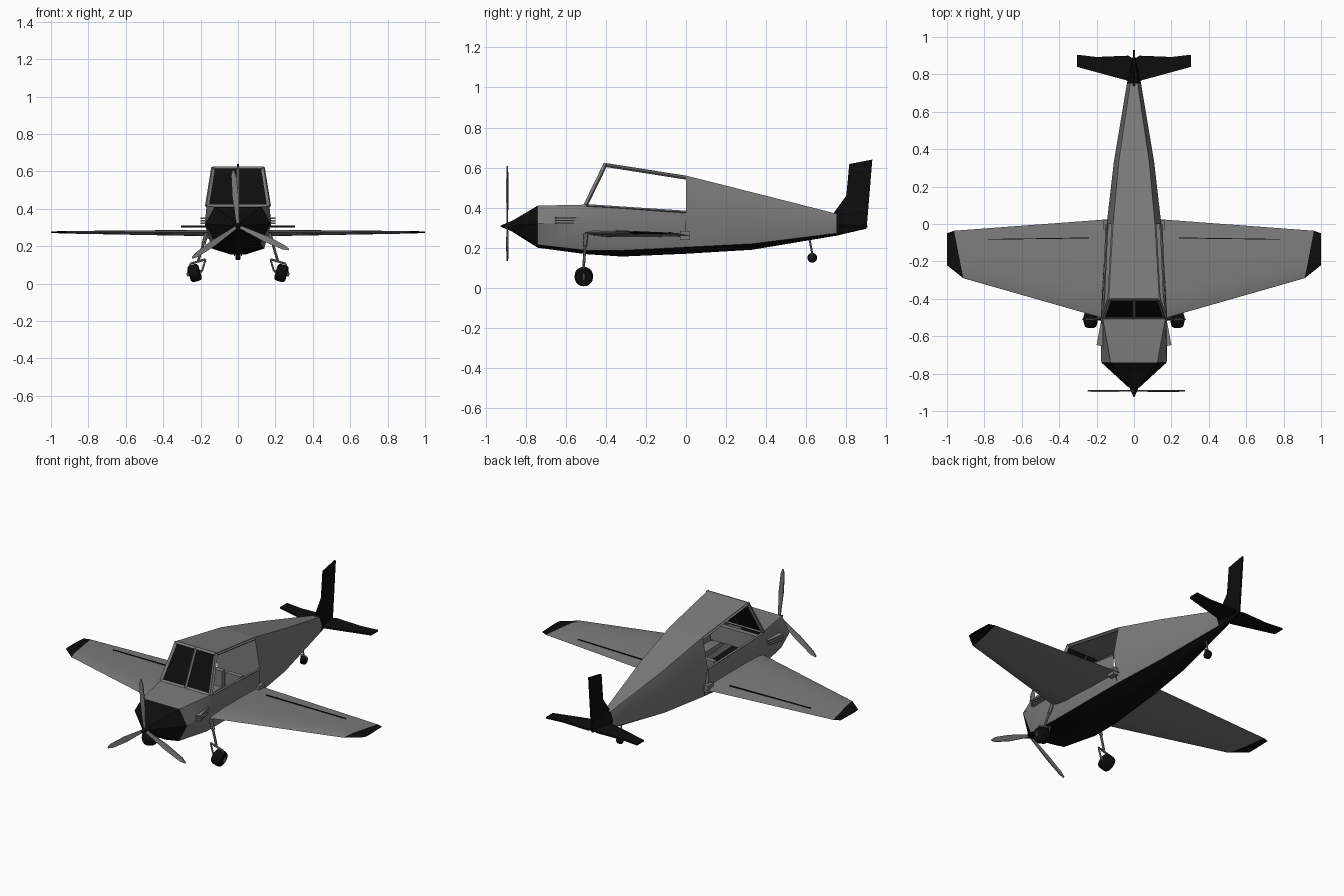
import bpy, bmesh, math
from mathutils import Vector, Matrix

cube = bpy.data.objects.get("Cube")
if cube:
    bpy.data.objects.remove(cube, do_unlink=True)


def material(name, value):
    m = bpy.data.materials.new(name)
    m.use_nodes = True
    colour = (value, value, value, 1)
    m.diffuse_color = colour
    m.node_tree.nodes["Principled BSDF"].inputs["Base Color"].default_value = colour
    return m


GREY = material("mid grey", 0.2)
BLACK = material("black", 0.004)


def finish(name, bm, mats, mirror=False, smooth=None):
    bmesh.ops.recalc_face_normals(bm, faces=bm.faces)
    me = bpy.data.meshes.new(name)
    bm.to_mesh(me)
    bm.free()
    for m in mats:
        me.materials.append(m)
    ob = bpy.data.objects.new(name, me)
    bpy.context.collection.objects.link(ob)
    if mirror:
        ob.modifiers.new("Mirror", "MIRROR").use_mirror_merge = False
    if smooth:
        bpy.ops.object.select_all(action="DESELECT")
        ob.select_set(True)
        bpy.context.view_layer.objects.active = ob
        bpy.ops.object.shade_smooth_by_angle(angle=math.radians(smooth))
    return ob


def loft(name, rings, rule, caps=(True, True), keep=None, **kw):
    """Skin rings of points; rule(i, j) gives 0 grey or 1 black."""
    bm = bmesh.new()
    rows = [[bm.verts.new(p) for p in r] for r in rings]
    n = len(rows[0])
    for i in range(len(rows) - 1):
        for j in range(n):
            if keep and not keep(i, j):
                continue
            k = (j + 1) % n
            f = bm.faces.new((rows[i][j], rows[i][k], rows[i + 1][k], rows[i + 1][j]))
            f.material_index = rule(i, j)
    for use, row, i in ((caps[0], rows[0], 0), (caps[1], rows[-1], len(rows) - 2)):
        if use:
            bm.faces.new(row).material_index = rule(i, 1)
    return finish(name, bm, [GREY, BLACK], **kw)


def prism(name, pts, vec, mat, mirror=False):
    """Extrude a flat outline along a vector, centred on the outline."""
    bm = bmesh.new()
    vec = Vector(vec)
    f = bm.faces.new([bm.verts.new(Vector(p) - vec / 2) for p in pts])
    ext = bmesh.ops.extrude_face_region(bm, geom=[f])["geom"]
    bmesh.ops.translate(bm, vec=vec, verts=[v for v in ext if isinstance(v, bmesh.types.BMVert)])
    return finish(name, bm, [mat], mirror)


def rod(name, a, b, r, mat=GREY, mirror=False, sides=8, r2=None, smooth=None):
    a, b = Vector(a), Vector(b)
    d = b - a
    bm = bmesh.new()
    mtx = Matrix.Translation((a + b) / 2) @ d.to_track_quat("Z", "Y").to_matrix().to_4x4()
    bmesh.ops.create_cone(bm, cap_ends=True, segments=sides, radius1=r,
                          radius2=r if r2 is None else r2, depth=d.length, matrix=mtx)
    return finish(name, bm, [mat], mirror, smooth)


def box(name, centre, size, mat=GREY, mirror=False):
    bm = bmesh.new()
    bmesh.ops.create_cube(bm, size=1, matrix=Matrix.Translation(centre) @ Matrix.Diagonal((*size, 1)))
    return finish(name, bm, [mat], mirror)


def section(y, keel, wc, zc, ww, zw, wt, zt):
    half = [(wc * 0.3, keel), (wc, zc), (ww, zw), (wt, zt)]
    return [(x, y, z) for x, z in half] + [(-x, y, z) for x, z in reversed(half)]


def belly(i, j):
    return int(j in (0, 6, 7))


# Fuselage: nose cone, open cabin tub, tail
cowl = section(-0.74, 0.2, 0.12, 0.215, 0.175, 0.32, 0.125, 0.41)
loft("nose_cone", [section(-0.875, 0.285, 0.018, 0.29, 0.028, 0.31, 0.018, 0.33), cowl],
     lambda i, j: 1)
loft("cabin_tub", [cowl,
                   section(-0.5, 0.168, 0.14, 0.187, 0.178, 0.32, 0.168, 0.415),
                   section(-0.32, 0.156, 0.14, 0.187, 0.168, 0.31, 0.162, 0.402),
                   section(0, 0.17, 0.12, 0.203, 0.148, 0.3, 0.146, 0.38)],
     belly, caps=(False, False), keep=lambda i, j: j != 3 or i == 0, smooth=20)
tail_end = section(0.75, 0.26, 0.022, 0.272, 0.038, 0.32, 0.02, 0.37)
loft("rear_fuselage", [section(0, 0.17, 0.12, 0.203, 0.146, 0.38, 0.112, 0.56),
                       section(0.33, 0.19, 0.085, 0.22, 0.108, 0.35, 0.082, 0.477),
                       tail_end], belly, smooth=35)
loft("tail_fairing", [tail_end, section(0.9, 0.295, 0.004, 0.3, 0.005, 0.32, 0.004, 0.36)],
     lambda i, j: 1)

# Cabin roof, windscreen and window frames
base, brow = Vector((0.166, -0.5, 0.415)), Vector((0.133, -0.4, 0.62))
prism("roof", [(-0.135, -0.402, 0.616), (0.135, -0.402, 0.616), (0.112, 0, 0.553), (-0.112, 0, 0.553)],
      (0, 0, 0.014), GREY)
prism("windscreen", [(-base.x, base.y, base.z), base, brow, (-brow.x, brow.y, brow.z)],
      (0, 0.004, -0.002), BLACK)
rod("windscreen_pillar", base, brow, 0.011, mirror=True, sides=4)
rod("windscreen_centre_bar", (0, -0.503, 0.415), (0, -0.403, 0.62), 0.008, sides=4)
rod("windscreen_top_bar", (-0.133, -0.402, 0.615), (0.133, -0.402, 0.615), 0.01, sides=4)
rod("windscreen_sill", (-0.166, -0.5, 0.413), (0.166, -0.5, 0.413), 0.01, sides=4)
rod("roof_rail", (0.133, -0.4, 0.612), (0.111, 0, 0.549), 0.009, mirror=True, sides=4)
rod("window_sill", (0.166, -0.5, 0.411), (0.145, 0, 0.378), 0.007, mirror=True, sides=4)

# Seats and instrument panel
box("seat_cushion", (0.062, -0.2, 0.25), (0.1, 0.14, 0.05), mirror=True)
box("seat_back", (0.062, -0.12, 0.3), (0.1, 0.03, 0.14), mirror=True)
box("instrument_panel", (0, -0.47, 0.35), (0.31, 0.03, 0.1))


# Wings with black tips
def aerofoil(lead, trail, thick):
    a, b = Vector(lead), Vector(trail)
    up = Vector((0, 0, thick / 2))
    return [a, a.lerp(b, 0.08) + up * 0.7, a.lerp(b, 0.3) + up, a.lerp(b, 0.7) + up * 0.6, b,
            a.lerp(b, 0.6) - up * 0.7, a.lerp(b, 0.2) - up, a.lerp(b, 0.06) - up * 0.6]


loft("wing", [aerofoil((0.1, -0.522, 0.275), (0.1, 0.028, 0.258), 0.036),
              aerofoil((0.913, -0.29, 0.275), (0.962, -0.036, 0.272), 0.014),
              aerofoil((1, -0.22, 0.275), (1, -0.05, 0.274), 0.008)],
     lambda i, j: i, mirror=True, smooth=25)
prism("aileron_hinge", [(0.24, -0.077, 0.2715), (0.78, -0.084, 0.275),
                        (0.78, -0.08, 0.275), (0.24, -0.072, 0.2715)],
      (0, 0, 0.007), BLACK, mirror=True)
box("wing_root_fairing", (0.148, -0.005, 0.262), (0.03, 0.05, 0.045), mirror=True)

# Tail surfaces
prism("fin", [(0, 0.735, 0.37), (0, 0.8, 0.46), (0, 0.815, 0.618), (0, 0.93, 0.64),
              (0, 0.902, 0.302), (0, 0.76, 0.265)], (0.01, 0, 0), BLACK)
prism("tailplane", [(0, 0.742, 0.305), (0.04, 0.768, 0.305), (0.305, 0.84, 0.305),
                    (0.305, 0.905, 0.305), (0.2, 0.893, 0.305), (0.03, 0.9, 0.305),
                    (0, 0.88, 0.305)], (0, 0, 0.01), BLACK, mirror=True)

# Exhaust louvres on the cowl sides
for z in (0.322, 0.336, 0.35):
    prism("exhaust_louvre", [(0.165, -0.655, z), (0.2, -0.647, z), (0.178, -0.53, z), (0.165, -0.53, z)],
          (0, 0, 0.007), GREY, mirror=True)

# Propeller
rod("spinner", (0, -0.865, 0.308), (0, -0.925, 0.308), 0.028, BLACK, r2=0.003, sides=12)
outline = [(0.0, -0.008), (0.06, -0.011), (0.16, -0.017), (0.27, -0.013), (0.3, -0.004),
           (0.3, 0.004), (0.27, 0.013), (0.16, 0.017), (0.06, 0.011), (0.0, 0.008)]
for degrees in (95, 215, 335):
    a = math.radians(degrees)
    c, s = math.cos(a), math.sin(a)
    prism("propeller_blade", [(r * c - w * s, -0.892 + w * 0.15, 0.308 + r * s + w * c) for r, w in outline],
          (0, 0.006, 0), GREY)


# Landing gear
def wheel(name, centre, axis, radius, width, mirror):
    c, h = Vector(centre), Vector(axis).normalized() * width / 2
    ob = rod(name, c - h, c + h, radius, BLACK, mirror, sides=20)
    bevel = ob.modifiers.new("Bevel", "BEVEL")
    bevel.width, bevel.segments, bevel.angle_limit = width * 0.25, 2, math.radians(40)


axle = Vector((0.96, 0, -0.28))
hub = Vector((0.232, -0.51, 0.056))
crown = hub + Vector((-0.018, 0, 0.062))
wheel("main_wheel", hub, axle, 0.046, 0.062, True)
rod("main_strut", (0.168, -0.5, 0.27), crown, 0.007, mirror=True)
rod("strut_sleeve", (0.168, -0.5, 0.27), (0.185, -0.503, 0.21), 0.011, mirror=True)
rod("fork_crown", crown - axle * 0.042, crown + axle * 0.042, 0.006, mirror=True)
rod("wheel_axle", hub - axle * 0.042, hub + axle * 0.042, 0.007, mirror=True)
for side in (-0.042, 0.042):
    rod("fork_leg", crown + axle * side, hub + axle * side, 0.005, mirror=True)
wheel("tail_wheel", (0, 0.63, 0.15), (1, 0, 0), 0.024, 0.028, False)
rod("tail_strut", (0, 0.615, 0.25), (0, 0.63, 0.172), 0.005)
for x in (-0.018, 0.018):
    rod("tail_fork_leg", (x, 0.627, 0.18), (x, 0.63, 0.148), 0.003)
rod("tail_fork_crown", (-0.018, 0.627, 0.179), (0.018, 0.627, 0.179), 0.004)
